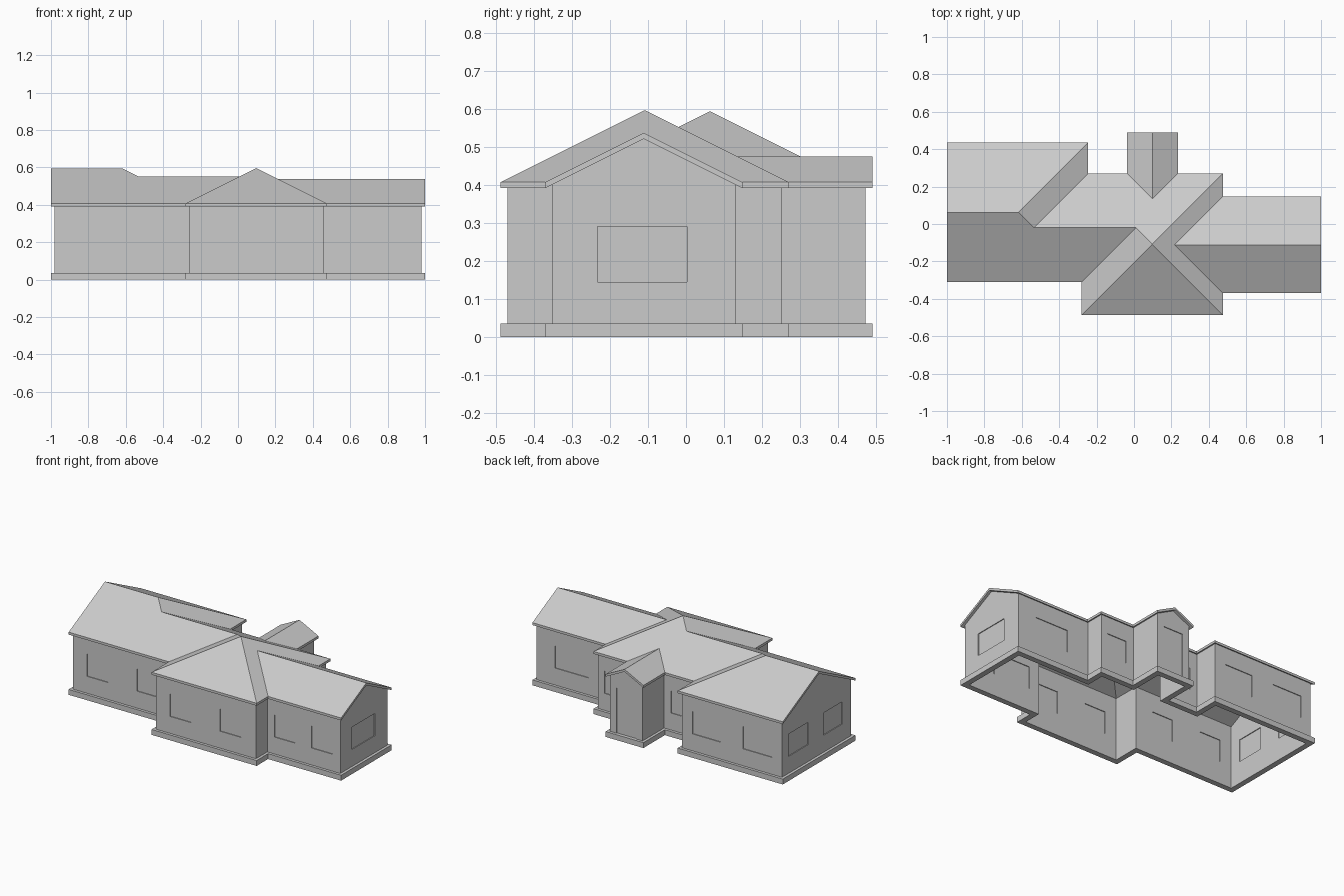
import bpy, bmesh
from mathutils import Vector

if "Cube" in bpy.data.objects:
    bpy.data.objects.remove(bpy.data.objects["Cube"])

grey = bpy.data.materials.new("light_grey")
grey.use_nodes = True
GREY = (0.6, 0.6, 0.6, 1)
grey.diffuse_color = GREY
grey.node_tree.nodes["Principled BSDF"].inputs["Base Color"].default_value = GREY

EAVE, SLAB, INSET, WALL, BASE = 0.407, 0.016, 0.018, 0.036, 0.035

# Overlapping rectangles of the plan: x0, x1, y0, y1 and the sides that slope
WINGS = [
    (-1, -0.245, -0.31, 0.435, "+x -y +y"),
    (-1, 0.475, -0.31, 0.27, "+x -y +y"),
    (-0.28, 0.475, -0.487, 0.27, "-x +x -y +y"),
    (-0.28, 1, -0.37, 0.148, "-x -y +y"),
    (-0.037, 0.235, -0.487, 0.49, "-x +x -y"),
]


def make(name, bm):
    bmesh.ops.recalc_face_normals(bm, faces=bm.faces)
    mesh = bpy.data.meshes.new(name)
    bm.to_mesh(mesh)
    bm.free()
    mesh.materials.append(grey)
    obj = bpy.data.objects.new(name, mesh)
    bpy.context.collection.objects.link(obj)
    return obj


def box(name, x0, x1, y0, y1, z0, z1):
    bm = bmesh.new()
    bmesh.ops.create_cube(bm, size=1)
    for v in bm.verts:
        v.co = (x1 if v.co.x > 0 else x0, y1 if v.co.y > 0 else y0, z1 if v.co.z > 0 else z0)
    return make(name, bm)


def boolean(obj, tool, operation):
    """Apply one boolean and discard the tool."""
    mod = obj.modifiers.new("cut", "BOOLEAN")
    mod.operation, mod.solver, mod.object = operation, "EXACT", tool
    graph = bpy.context.evaluated_depsgraph_get()
    mesh = bpy.data.meshes.new_from_object(obj.evaluated_get(graph))
    obj.modifiers.clear()
    obj.data = mesh
    bpy.data.objects.remove(tool)


def union(name, parts):
    for part in parts[1:]:
        boolean(parts[0], part, "UNION")
    parts[0].name = name
    return parts[0]


def plan(name, inset, z0, z1):
    """Solid block over the whole plan, shrunk by inset."""
    return union(name, [box(name, x0 + inset, x1 - inset, y0 + inset, y1 - inset, z0, z1)
                        for x0, x1, y0, y1, _ in WINGS])


def roof_block(name, bottom, eave, overshoot=0.0):
    """Solid under all the roof slopes; the gable ends may overshoot."""
    parts = []
    for x0, x1, y0, y1, slopes in WINGS:
        sides = {"-x": x0, "+x": x1, "-y": y0, "+y": y1}
        ends = [at + (0 if s in slopes else overshoot * (1 if s[0] == "+" else -1))
                for s, at in sides.items()]
        part = box(name, *ends, bottom, 1)
        bm = bmesh.new()
        bm.from_mesh(part.data)
        for s in slopes.split():
            sign = 1 if s[0] == "+" else -1
            out = Vector((sign, 0, 0) if s[1] == "x" else (0, sign, 0))
            start = out * abs(sides[s]) if sides[s] * sign > 0 else -out * abs(sides[s])
            cut = bmesh.ops.bisect_plane(
                bm, geom=bm.verts[:] + bm.edges[:] + bm.faces[:], dist=1e-6,
                plane_co=start + Vector((0, 0, eave)), plane_no=out + Vector((0, 0, 2)),
                clear_outer=True)
            edges = [e for e in cut["geom_cut"] if isinstance(e, bmesh.types.BMEdge)]
            bmesh.ops.contextual_create(bm, geom=edges)
        bpy.data.objects.remove(part)
        parts.append(make(name, bm))
    return union(name, parts)


# Roof shell with overhanging eaves
roof = roof_block("roof", EAVE - SLAB, EAVE)
boolean(roof, roof_block("roof_cutter", 0, EAVE - SLAB, 0.05), "DIFFERENCE")

# Hollow walls, trimmed to the underside of the roof
walls = plan("walls", INSET, BASE, 0.8)
boolean(walls, plan("room_cutter", WALL, -0.5, 1.5), "DIFFERENCE")
boolean(walls, roof_block("wall_trim", -1, EAVE - SLAB, 0.05), "INTERSECT")

# Projecting base course
base = plan("base_course", 0, 0, BASE)
boolean(base, plan("base_cutter", WALL, -0.5, 0.5), "DIFFERENCE")


def opening(name, axis, lo, hi, face, z0=0.145, z1=0.29):
    """Cut an opening through the wall whose outer eave is at face, then fill it with a pane."""
    inward = -1 if face > 0 else 1
    mid = face + inward * (INSET + WALL) / 2
    for half, label in ((0.02, "cutter"), (0.004, name)):
        across = (mid - half, mid + half)
        spans = (lo, hi) + across if axis == "x" else across + (lo, hi)
        part = box(label, *spans, z0, z1)
        if label == "cutter":
            boolean(walls, part, "DIFFERENCE")


# Front windows
for i, (lo, face) in enumerate([(-0.88, -0.31), (-0.52, -0.31), (-0.16, -0.487),
                                (0.2, -0.487), (0.51, -0.37), (0.775, -0.37)]):
    opening(f"front_window_{i + 1}", "x", lo, lo + 0.15, face)

# Back windows
for i, (lo, hi, face) in enumerate([(-0.91, -0.7, 0.435), (-0.54, -0.34, 0.435),
                                    (-0.21, -0.07, 0.27), (0.27, 0.41, 0.27),
                                    (0.61, 0.85, 0.148)]):
    opening(f"back_window_{i + 1}", "x", lo, hi, face)

# End windows and porch door
opening("left_end_window", "y", -0.232, 0.002, 1)
opening("right_end_window_1", "y", -0.2, -0.01, -1)
opening("right_end_window_2", "y", 0.15, 0.35, -1)
opening("porch_door", "x", 0.03, 0.17, 0.49, BASE, 0.33)
